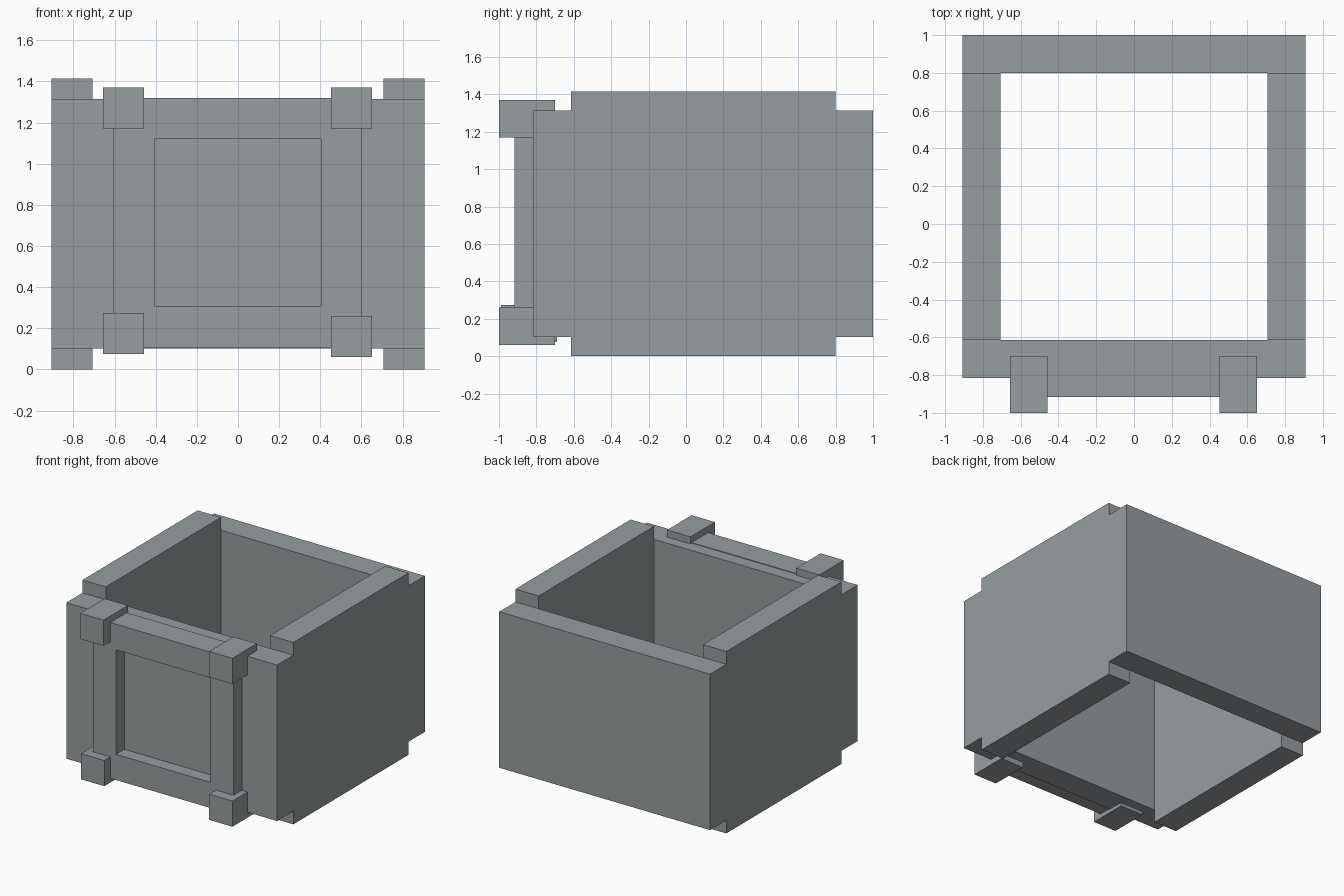
import bpy
import bmesh

cube = bpy.data.objects.get("Cube")
if cube:
    bpy.data.objects.remove(cube, do_unlink=True)

# Single grey colour
GREY = (0.31, 0.34, 0.35, 1)
grey = bpy.data.materials.new("grey")
grey.use_nodes = True
grey.diffuse_color = GREY
for node in grey.node_tree.nodes:
    if node.type == "BSDF_PRINCIPLED":
        node.inputs["Base Color"].default_value = GREY


def finish(bm, name):
    bmesh.ops.recalc_face_normals(bm, faces=bm.faces)
    mesh = bpy.data.meshes.new(name)
    bm.to_mesh(mesh)
    bm.free()
    mesh.materials.append(grey)
    obj = bpy.data.objects.new(name, mesh)
    bpy.context.collection.objects.link(obj)
    return obj


def box(name, x, y, z):
    """Box spanning the given (low, high) range on each axis."""
    bm = bmesh.new()
    bmesh.ops.create_cube(bm, size=1)
    for v in bm.verts:
        v.co = [r[0] if c < 0 else r[1] for c, r in zip(v.co, (x, y, z))]
    return finish(bm, name)


def frame(name, x, y, z, border):
    """Square picture frame: inset the front and back faces, then bridge them."""
    bm = bmesh.new()
    rings = []
    for depth in y:
        for inset in (0, border):
            x0, x1, z0, z1 = x[0] + inset, x[1] - inset, z[0] + inset, z[1] - inset
            corners = ((x0, z0), (x1, z0), (x1, z1), (x0, z1))
            rings.append([bm.verts.new((px, depth, pz)) for px, pz in corners])
    front_out, front_in, back_out, back_in = rings
    loops = (front_out, front_in, back_in, back_out)
    for a, b in zip(loops, loops[1:] + loops[:1]):
        for i in range(4):
            j = (i + 1) % 4
            bm.faces.new((a[i], a[j], b[j], b[i]))
    return finish(bm, name)


# Open box: taller side walls between lower front and back walls
for side, x in (("left", (0.707, 0.907)), ("right", (-0.907, -0.707))):
    box(side + "_wall", x, (-0.615, 0.8), (0, 1.415))
for side, y in (("front", (-0.815, -0.615)), ("back", (0.8, 1))):
    box(side + "_wall", (-0.907, 0.907), y, (0.102, 1.315))

# Raised border on the front, slightly proud of the wall top
frame("front_frame", (-0.607, 0.603), (-0.917, -0.715), (0.108, 1.32), 0.2)

# Corner blocks of the frame: name, low x, low y, low z
for name, x, y, z in (
    ("upper_right", -0.657, -1, 1.17),
    ("upper_left", 0.452, -1, 1.17),
    ("lower_right", -0.657, -0.99, 0.075),
    ("lower_left", 0.452, -1, 0.06),
):
    box(name + "_block", (x, x + 0.2), (y, y + 0.3), (z, z + 0.2))
